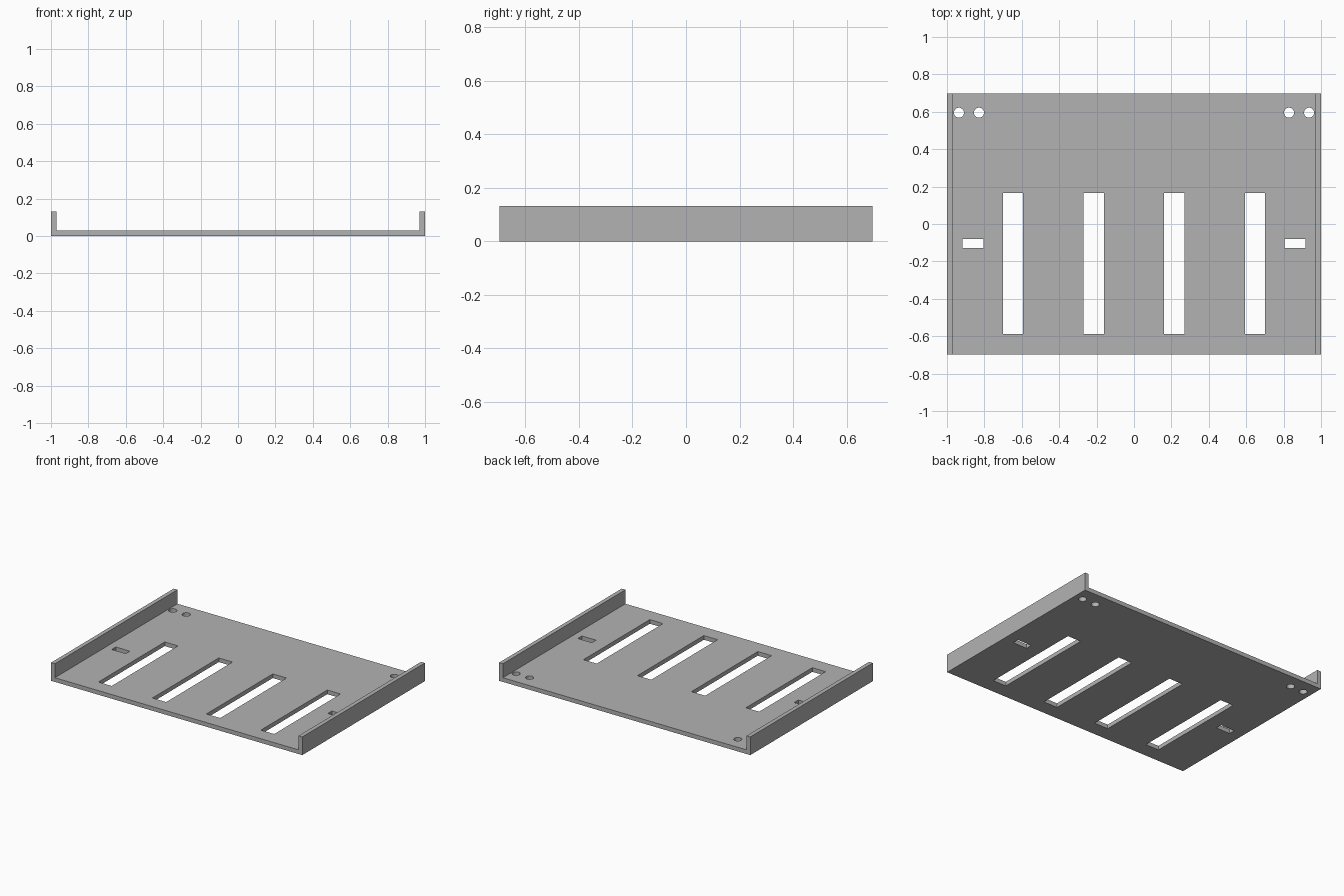
import bpy
import bmesh
from mathutils import Matrix

if "Cube" in bpy.data.objects:
    bpy.data.objects.remove(bpy.data.objects["Cube"])

HALF_Y = 0.697   # half depth of the tray
FLOOR = 0.03     # sheet thickness
HEIGHT = 0.131   # flange height

grey = bpy.data.materials.new("metal grey")
grey.diffuse_color = (0.45, 0.45, 0.45, 1)
grey.use_nodes = True
grey.node_tree.nodes["Principled BSDF"].inputs["Base Color"].default_value = grey.diffuse_color


def make_object(name, bm):
    bmesh.ops.recalc_face_normals(bm, faces=bm.faces)
    mesh = bpy.data.meshes.new(name)
    bm.to_mesh(mesh)
    bm.free()
    mesh.materials.append(grey)
    obj = bpy.data.objects.new(name, mesh)
    bpy.context.collection.objects.link(obj)
    return obj


def add_box(bm, x0, x1, y0, y1):
    m = Matrix.Translation(((x0 + x1) / 2, (y0 + y1) / 2, FLOOR / 2))
    m = m @ Matrix.Diagonal((x1 - x0, y1 - y0, 0.08, 1))
    bmesh.ops.create_cube(bm, size=1, matrix=m)


# Tray: U-shaped profile extruded from front to back
profile = [(-1, 0), (1, 0), (1, HEIGHT), (1 - FLOOR, HEIGHT), (1 - FLOOR, FLOOR),
           (FLOOR - 1, FLOOR), (FLOOR - 1, HEIGHT), (-1, HEIGHT)]
bm = bmesh.new()
face = bm.faces.new([bm.verts.new((x, -HALF_Y, z)) for x, z in profile])
ext = bmesh.ops.extrude_face_region(bm, geom=[face])
bmesh.ops.translate(bm, vec=(0, 2 * HALF_Y, 0),
                    verts=[v for v in ext["geom"] if isinstance(v, bmesh.types.BMVert)])
tray = make_object("tray", bm)

# Cutters: long vents, short slots and round holes, mirrored left and right
bm = bmesh.new()
for side in (-1, 1):
    for x0, x1, y0, y1 in ((0.594, 0.70, -0.588, 0.167),
                           (0.16, 0.27, -0.588, 0.167),
                           (0.805, 0.917, -0.127, -0.08)):
        add_box(bm, min(side * x0, side * x1), max(side * x0, side * x1), y0, y1)
    for x in (0.829, 0.936):
        bmesh.ops.create_cone(bm, cap_ends=True, segments=32, radius1=0.027, radius2=0.027,
                              depth=0.08, matrix=Matrix.Translation((side * x, 0.595, FLOOR / 2)))
cutter = make_object("opening_cutter", bm)
cutter.hide_render = True

# Cut the openings through the floor
mod = tray.modifiers.new("openings", 'BOOLEAN')
mod.operation = 'DIFFERENCE'
mod.solver = 'EXACT'
mod.object = cutter
bpy.context.view_layer.objects.active = tray
tray.select_set(True)
bpy.ops.object.modifier_apply(modifier=mod.name)
bpy.data.objects.remove(cutter)
bpy.ops.object.shade_smooth_by_angle()
